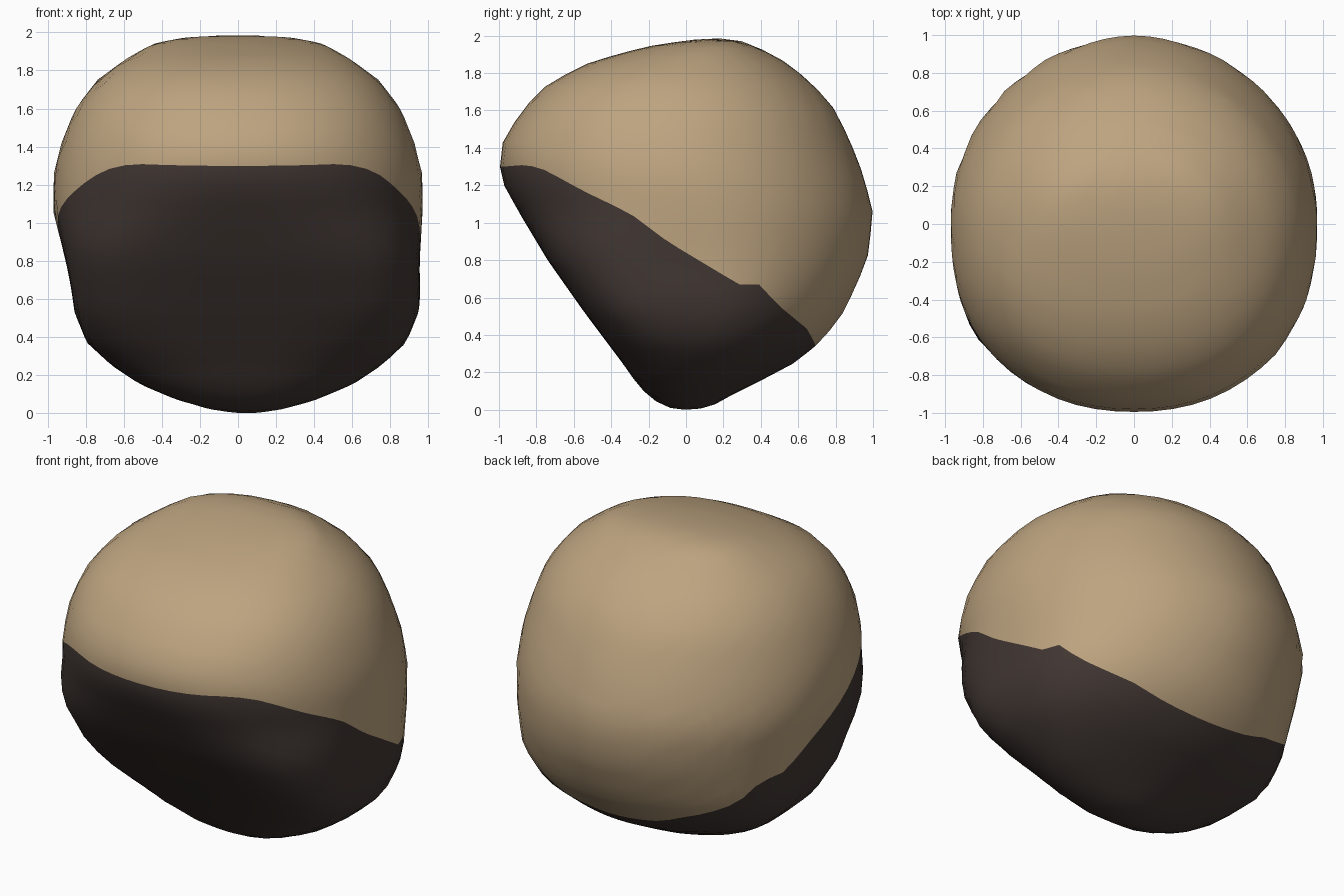
import bpy, bmesh, math
from mathutils import Vector

cube = bpy.data.objects.get("Cube")
if cube:
    bpy.data.objects.remove(cube, do_unlink=True)


def make_material(name, color):
    mat = bpy.data.materials.new(name)
    mat.use_nodes = True
    mat.diffuse_color = (*color, 1)
    mat.node_tree.nodes["Principled BSDF"].inputs["Base Color"].default_value = (*color, 1)
    return mat


# Body profile: height, front depth, back depth, half width, front squareness
PROFILE = [
    (0, -.05, .05, .06, 2.2), (.02, -.12, .14, .2, 2.2), (.07, -.2, .23, .37, 2.4),
    (.15, -.27, .39, .56, 2.6), (.25, -.34, .58, .71, 2.9), (.37, -.43, .73, .84, 3.4),
    (.53, -.55, .85, .905, 3.9), (.8, -.74, .97, .93, 3.6), (1.05, -.89, 1, .97, 2.5),
    (1.25, -1, .95, .97, 2.2), (1.43, -.98, .88, .925, 2.2), (1.6, -.88, .8, .855, 2.25),
    (1.75, -.73, .67, .74, 2.3), (1.86, -.51, .53, .59, 2.3), (1.94, -.22, .38, .45, 2.2),
    (1.97, -.03, .3, .31, 2.2), (1.985, .1, .2, .12, 2.2),
]
# Wavy colour border: depth, height
BORDER = [
    (-1.1, 1.29), (-.85, 1.31), (-.75, 1.28), (-.55, 1.17), (-.3, 1.05),
    (-.1, .9), (.2, .72), (.28, .67), (.4, .67), (.48, .57), (.65, .43),
    (.7, .33), (1.1, .15),
]
COLUMNS, UPPER_ROWS, LOWER_ROWS = 64, 15, 16
CENTER = Vector((0, 0, .95))
AXIS = Vector((0, .49, .87)).normalized()
SIDE = Vector((1, 0, 0))
FORWARD = AXIS.cross(SIDE)


def sample(table, t):
    """Linear interpolation of table rows by their first entry."""
    for a, b in zip(table, table[1:]):
        if a[0] <= t <= b[0]:
            k = (t - a[0]) / (b[0] - a[0])
            return [p + (q - p) * k for p, q in zip(a[1:], b[1:])]
    return None


def inside(p):
    row = sample(PROFILE, p.z)
    if row is None:
        return False
    front, back, width, square = row
    middle, depth = (front + back) / 2, (back - front) / 2
    # The lower part leans slightly to one side
    x = p.x - min(.045, .1 * max(0, 1.05 - p.z))
    if p.y > middle:
        power = 1.8 + .12 * p.z
    elif x > 0:
        power = square
    else:
        # The right front corner is squarer than the left
        power = 2.2 + (square - 2.2) * 1.8
    return (abs(x) / width) ** power + (abs(p.y - middle) / depth) ** power < 1


def bisect(test, low, high):
    """Find where test changes from true to false."""
    for _ in range(24):
        mid = (low + high) / 2
        if test(mid):
            low = mid
        else:
            high = mid
    return low


def surface(lat, turn):
    flat = SIDE * math.cos(turn) + FORWARD * math.sin(turn)
    ray = flat * math.cos(lat) + AXIS * math.sin(lat)
    return CENTER + ray * bisect(lambda r: inside(CENTER + ray * r), 0, 2)


def below_border(p):
    return p.z < sample(BORDER, p.y)[0]


# Rounded body, with one ring of vertices lying on the colour border
bm = bmesh.new()
pole = math.pi / 2
top = bm.verts.new(surface(pole, 0))
bottom = bm.verts.new(surface(-pole, 0))
columns = []
for c in range(COLUMNS):
    turn = math.tau * c / COLUMNS
    edge = bisect(lambda lat: below_border(surface(lat, turn)), -.7, .7)
    lats = [-pole + (edge + pole) * i / LOWER_ROWS for i in range(1, LOWER_ROWS)]
    lats += [edge + (pole - edge) * i / UPPER_ROWS for i in range(UPPER_ROWS)]
    columns.append([bm.verts.new(surface(lat, turn)) for lat in lats])

for c, left in enumerate(columns):
    right = columns[(c + 1) % COLUMNS]
    bm.faces.new((bottom, right[0], left[0])).material_index = 1
    for i in range(len(left) - 1):
        face = bm.faces.new((left[i], right[i], right[i + 1], left[i + 1]))
        face.material_index = 0 if i >= LOWER_ROWS - 1 else 1
    bm.faces.new((left[-1], right[-1], top))
for face in bm.faces:
    face.smooth = True
bmesh.ops.recalc_face_normals(bm, faces=bm.faces[:])

mesh = bpy.data.meshes.new("rounded_body")
bm.to_mesh(mesh)
bm.free()
mesh.materials.append(make_material("tan", (.51, .37, .215)))
mesh.materials.append(make_material("dark_brown", (.053, .038, .033)))
body = bpy.data.objects.new("rounded_body", mesh)
bpy.context.collection.objects.link(body)
